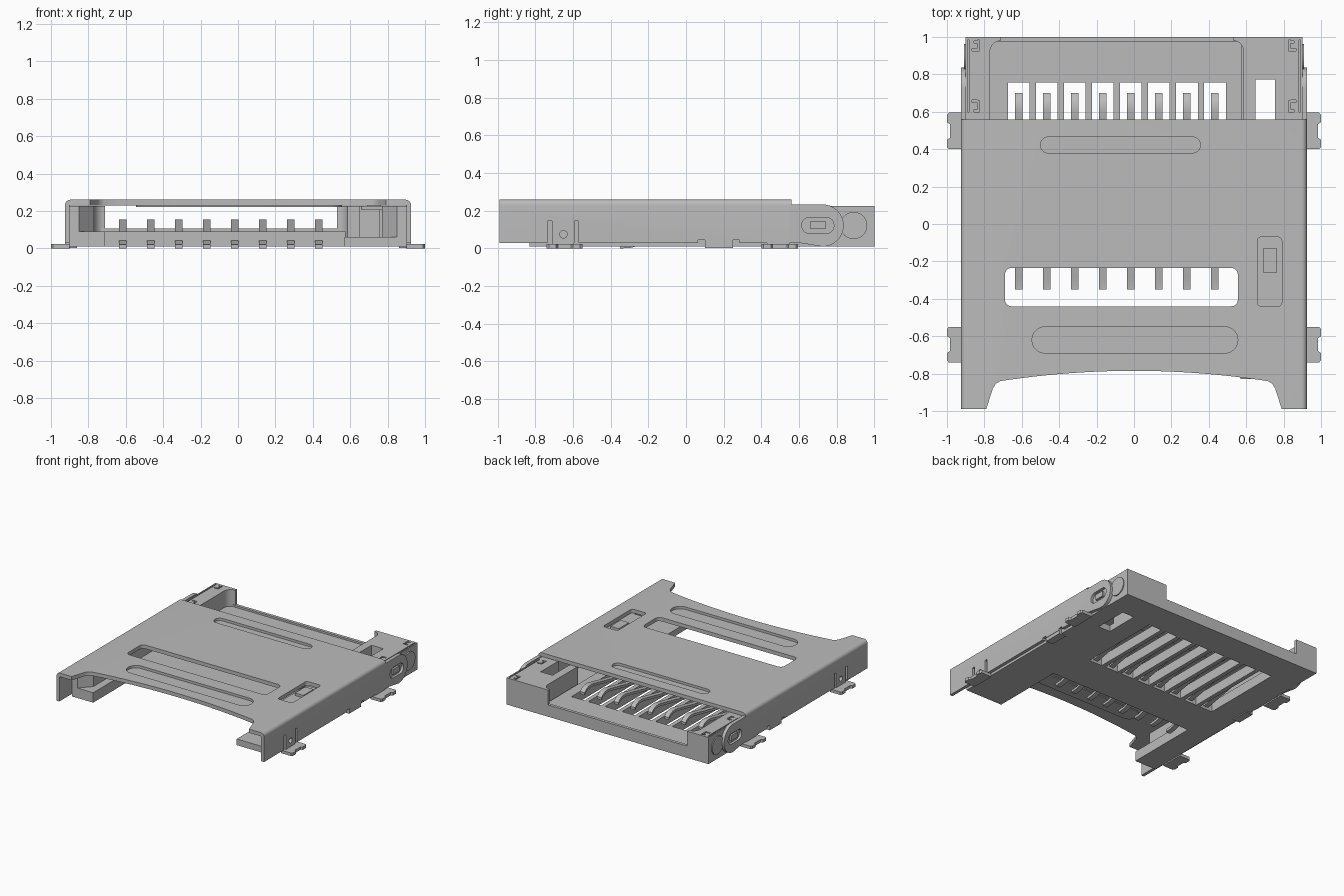
import bpy, bmesh, math

if "Cube" in bpy.data.objects:
    bpy.data.objects.remove(bpy.data.objects["Cube"], do_unlink=True)

metal = bpy.data.materials.new("mid_grey")
metal.use_nodes = True
GREY = (0.50, 0.50, 0.50, 1)
metal.diffuse_color = GREY
metal.node_tree.nodes["Principled BSDF"].inputs["Base Color"].default_value = GREY


def prism(name, pts, a, b, axis="z"):
    """Extrude a 2D outline from a to b along the given axis."""
    place = {"z": lambda u, v, w: (u, v, w),
             "y": lambda u, v, w: (u, w, v),
             "x": lambda u, v, w: (w, u, v)}[axis]
    bm = bmesh.new()
    lo = [bm.verts.new(place(u, v, a)) for u, v in pts]
    hi = [bm.verts.new(place(u, v, b)) for u, v in pts]
    bm.faces.new(lo)
    bm.faces.new(hi)
    n = len(pts)
    for i in range(n):
        j = (i + 1) % n
        bm.faces.new((lo[i], lo[j], hi[j], hi[i]))
    bmesh.ops.recalc_face_normals(bm, faces=bm.faces)
    me = bpy.data.meshes.new(name)
    bm.to_mesh(me)
    bm.free()
    me.materials.append(metal)
    ob = bpy.data.objects.new(name, me)
    bpy.context.collection.objects.link(ob)
    return ob


def rect(u0, u1, v0, v1):
    return [(u0, v0), (u1, v0), (u1, v1), (u0, v1)]


def box(name, x0, x1, y0, y1, z0, z1):
    return prism(name, rect(min(x0, x1), max(x0, x1), y0, y1), z0, z1)


def arc(cu, cv, r, a0, a1, n=8):
    return [(cu + r * math.cos(math.radians(a0 + (a1 - a0) * i / n)),
             cv + r * math.sin(math.radians(a0 + (a1 - a0) * i / n))) for i in range(n + 1)]


def rounded(u0, u1, v0, v1, r):
    return (arc(u1 - r, v0 + r, r, -90, 0) + arc(u1 - r, v1 - r, r, 0, 90)
            + arc(u0 + r, v1 - r, r, 90, 180) + arc(u0 + r, v0 + r, r, 180, 270))


def cut(ob, *cutters):
    """Subtract cutters, bake the result and discard them."""
    bpy.ops.object.select_all(action="DESELECT")
    bpy.context.view_layer.objects.active = ob
    ob.select_set(True)
    for c in cutters:
        c.hide_render = True
        m = ob.modifiers.new("cut", "BOOLEAN")
        m.operation, m.solver, m.object = "DIFFERENCE", "EXACT", c
        bpy.ops.object.modifier_apply(modifier=m.name)
        bpy.data.objects.remove(c, do_unlink=True)


SIDES = (("right", -1), ("left", 1))
PINS = [-0.617 + 0.15 * i for i in range(8)]

# Cover: bent sheet with rounded shoulders
outer = arc(0.895, 0.23, 0.03, 0, 90)
half = [(0.925, 0.03)] + outer
section = half + [(-x, z) for x, z in reversed(half)]
section += [(-0.9, 0.03), (-0.9, 0.23), (0.9, 0.23), (0.9, 0.03)]
cover = prism("cover", section, -0.99, 0.56, "y")

# Curved card mouth, contact window, embossed grooves and latch window
curve = [(0.715 * t / 10, -0.785 - 0.055 * (t / 10) ** 2) for t in range(-10, 11)]
mouth = [(-0.79, -1.1), (-0.79, -0.99), (-0.755, -0.88), (-0.738, -0.853)] + curve
mouth += [(0.738, -0.853), (0.755, -0.88), (0.79, -0.99), (0.79, -1.1)]
groove_back = rounded(-0.5, 0.355, 0.38, 0.465, 0.042)
groove_front = rounded(-0.545, 0.555, -0.69, -0.55, 0.069)
latch = rounded(0.66, 0.79, -0.44, -0.07, 0.02)
window = rounded(-0.69, 0.555, -0.44, -0.235, 0.035)
cut(cover, *[prism("cutter", p, 0.2, 0.3) for p in (mouth, groove_back, groove_front, latch, window)])
prism("rear_groove_floor", groove_back, 0.222, 0.24)
prism("front_groove_floor", groove_front, 0.222, 0.24)
prism("latch_floor", latch, 0.205, 0.225)
box("latch_tongue", 0.69, 0.765, -0.26, -0.13, 0.22, 0.245)

# Spring slits, pip holes and foot notches in the cover sides
for side, s in SIDES:
    for y0, y1, z1 in ((-0.735, -0.712, 0.145), (-0.592, -0.57, 0.145),
                       (0.065, 0.1, 0.045), (0.25, 0.285, 0.045)):
        cut(cover, box("cutter", s * 0.88, s * 0.95, y0, y1, 0, z1))
    a, b = sorted((s * 0.88, s * 0.95))
    cut(cover, prism("cutter", arc(-0.65, 0.075, 0.02, 0, 337.5, 15), a, b, "x"))

# Base floor with a slot under every contact
floor = box("base_floor", -0.9, 0.575, -0.235, 0.985, 0.01, 0.09)
cut(floor, *[box("cutter", x - 0.058, x + 0.058, 0.08, 0.757, -0.1, 0.2) for x in PINS])
box("low_back_wall", -0.895, 0.895, 0.975, 1.0, 0.01, 0.105)
box("right_rail_shelf", -0.9, -0.71, -0.83, -0.23, 0.01, 0.09)
shelf = box("left_rail_shelf", 0.57, 0.9, -0.83, 0.99, 0.01, 0.06)
cut(shelf, box("cutter", 0.65, 0.755, 0.5, 0.772, -0.1, 0.3))

for side, s in SIDES:
    # Guide wall with a chamfered lead-in
    wall = [(s * 0.9, -0.83), (s * 0.85, -0.83), (s * 0.77, -0.74), (s * 0.77, 0.6), (s * 0.9, 0.6)]
    prism(side + "_guide_wall", wall, 0.01, 0.225)

    # Raised back corner with a filleted inner face
    inner, lip = (0.77, 0.71) if s < 0 else (0.585, 0.53)
    r = inner - lip
    fillet = [(s * u, v) for u, v in arc(lip, 0.98 - r, r, 0, 90)]
    block = [(s * 0.9, 0.54), (s * inner, 0.54)] + fillet + [(s * lip, 1.0), (s * 0.9, 1.0)]
    corner = prism(side + "_back_corner", block, 0.01, 0.225)
    if s > 0:
        cut(corner, box("cutter", 0.65, 0.755, 0.5, 0.772, -0.1, 0.3))
    # Hooked slits in the corner top
    for x0, x1, y0, y1 in ((0.825, 0.837, 0.925, 0.985), (0.837, 0.865, 0.925, 0.937),
                           (0.837, 0.855, 0.967, 0.979),
                           (0.825, 0.837, 0.595, 0.66), (0.837, 0.865, 0.65, 0.662),
                           (0.837, 0.855, 0.6, 0.612), (0.882, 0.89, 0.6, 0.985)):
        cut(corner, box("cutter", s * x0, s * x1, y0, y1, 0.2, 0.3))

    # Hinge arm with oval opening, pivot and disc
    a, b = sorted((s * 0.897, s * 0.926))
    arm_shape = [(0.55, 0.03), (0.6, 0.03)] + arc(0.725, 0.122, 0.112, -90, 90, 16) + [(0.55, 0.234)]
    arm = prism(side + "_hinge_arm", arm_shape, a, b, "x")
    cut(arm, prism("cutter", rounded(0.615, 0.785, 0.08, 0.165, 0.04), s * 0.906, s * 0.95, "x"))
    prism(side + "_hinge_pivot", rect(0.66, 0.74, 0.103, 0.145), s * 0.89, s * 0.922, "x")
    prism(side + "_hinge_disc", arc(0.89, 0.122, 0.072, 0, 348.75, 31), s * 0.89, s * 0.908, "x")

    # Solder tabs with waisted outer ends, and their risers
    for where, y0, y1 in (("front", -0.74, -0.55), ("back", 0.4, 0.595)):
        tab = [(0.9, y0), (0.99, y0), (1.0, y0 + 0.012), (1.0, y0 + 0.05), (0.985, y0 + 0.06),
               (0.985, y1 - 0.06), (1.0, y1 - 0.05), (1.0, y1 - 0.012), (0.99, y1), (0.9, y1)]
        prism(f"{side}_{where}_solder_tab", [(s * u, v) for u, v in tab], 0, 0.024)
        box(f"{side}_{where}_tab_riser", s * 0.898, s * 0.924, y0 + 0.03, y1 - 0.045, 0, 0.05)
    box(side + "_side_foot", s * 0.86, s * 0.922, 0.1, 0.25, 0.002, 0.04)

# Sprung contacts: tail, sloping beam and hooked tip
path = [(-0.35, 0.0), (-0.29, 0.004), (-0.235, 0.022), (0.08, 0.03), (0.3, 0.07),
        (0.56, 0.125), (0.61, 0.135), (0.65, 0.133), (0.68, 0.12), (0.7, 0.1)]
ribbon = path + [(y, z + 0.02) for y, z in reversed(path)]
for i, x in enumerate(PINS):
    prism(f"contact_{i + 1}", ribbon, x - 0.02, x + 0.02, "x")

# Smooth the rounded bends while keeping edges crisp
bpy.ops.object.select_all(action="DESELECT")
for ob in bpy.context.collection.objects:
    if ob.type == "MESH" and ob.data.materials and ob.data.materials[0] == metal:
        ob.select_set(True)
        bpy.context.view_layer.objects.active = ob
bpy.ops.object.shade_smooth_by_angle(angle=math.radians(30))
